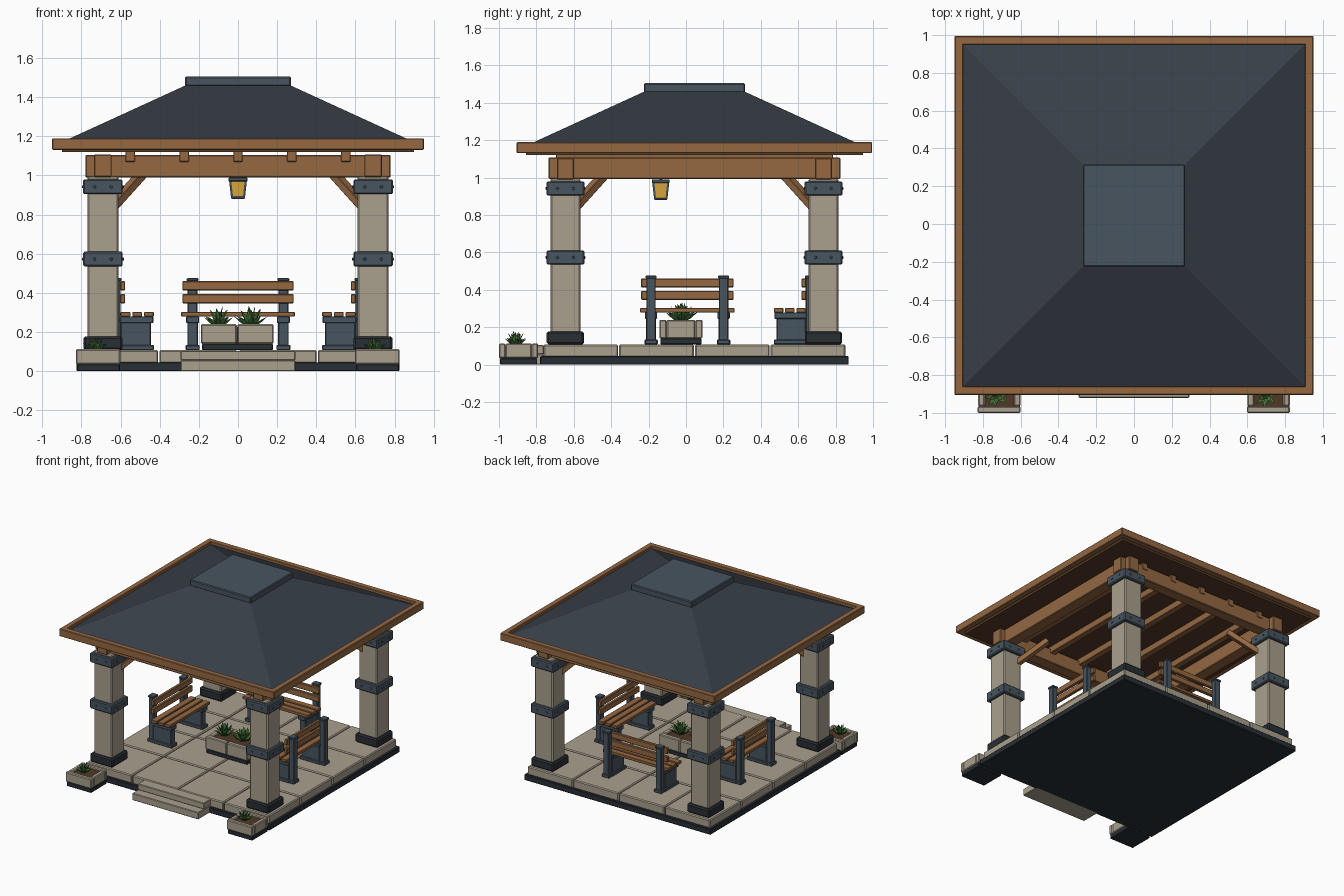
import bpy, bmesh, math, random
from mathutils import Matrix, Vector

if "Cube" in bpy.data.objects:
    bpy.data.objects.remove(bpy.data.objects["Cube"])

random.seed(4)
CY = 0.045          # pavilion centre in y
FLOOR = 0.108


def material(name, rgb):
    m = bpy.data.materials.new(name)
    m.diffuse_color = (*rgb, 1)
    m.use_nodes = True
    m.node_tree.nodes["Principled BSDF"].inputs["Base Color"].default_value = m.diffuse_color
    return m


STONE = material("stone", (0.40, 0.35, 0.27))
WOOD = material("wood", (0.30, 0.14, 0.055))
SOFFIT = material("dark_wood", (0.09, 0.045, 0.02))
METAL = material("slate_metal", (0.065, 0.09, 0.115))
ROOF = material("roof_slate", (0.04, 0.05, 0.065))
DARK = material("dark_base", (0.022, 0.028, 0.035))
GLOW = material("lamp_glass", (0.75, 0.42, 0.05))
SOIL = material("soil", (0.08, 0.04, 0.02))
LEAF = material("leaf", (0.06, 0.17, 0.04))


def finish(name, bm, mat, bevel=0.0):
    bmesh.ops.recalc_face_normals(bm, faces=bm.faces)
    me = bpy.data.meshes.new(name)
    bm.to_mesh(me)
    bm.free()
    ob = bpy.data.objects.new(name, me)
    bpy.context.collection.objects.link(ob)
    me.materials.append(mat)
    if bevel:
        mod = ob.modifiers.new("bevel", "BEVEL")
        mod.width, mod.segments = bevel, 1
    return ob


def boxes(name, spans, mat, bevel=0.004, M=Matrix()):
    """Each span is (x0, x1, y0, y1, z0, z1)."""
    bm = bmesh.new()
    for x0, x1, y0, y1, z0, z1 in spans:
        T = Matrix.Translation(((x0 + x1) / 2, (y0 + y1) / 2, (z0 + z1) / 2))
        S = Matrix.Diagonal((x1 - x0, y1 - y0, z1 - z0, 1))
        bmesh.ops.create_cube(bm, size=1, matrix=M @ T @ S)
    return finish(name, bm, mat, bevel)


def sq(x, y, h, z0, z1):
    return (x - h, x + h, y - h, y + h, z0, z1)


def taper(name, x, y, h0, h1, z0, z1, mat):
    bm = bmesh.new()
    bmesh.ops.create_cone(bm, cap_ends=True, segments=4, radius1=h0 * math.sqrt(2),
                          radius2=h1 * math.sqrt(2), depth=z1 - z0,
                          matrix=Matrix.Translation((x, y, (z0 + z1) / 2)) @ Matrix.Rotation(math.pi / 4, 4, 'Z'))
    return finish(name, bm, mat)


# Plinth, paving and steps
boxes("plinth", [sq(0, CY, 0.825, 0, 0.045)], DARK)
p = 0.405
boxes("paving", [(-0.81 + i * p + 0.003, -0.81 + (i + 1) * p - 0.003,
                  CY - 0.81 + j * p + 0.003, CY - 0.81 + (j + 1) * p - 0.003, 0.04, FLOOR)
                 for i in range(4) for j in range(4)], STONE, 0.007)
boxes("steps", [(-0.293, 0.293, -0.92, -0.76, 0, 0.056),
                (-0.293, 0.293, -0.85, -0.76, 0.056, 0.104)], STONE)

# Columns with bands, rivets and diagonal braces
for sx in (-1, 1):
    for sy in (-1, 1):
        x, y = sx * 0.69, CY + sy * 0.69
        boxes("column", [sq(x, y, 0.08, 0.15, 0.995)], STONE, 0.008)
        boxes("column_foot", [sq(x, y, 0.1, FLOOR, 0.178)], DARK, 0.01)
        boxes("column_bands", [sq(x, y, 0.101, z, z + 0.076) for z in (0.535, 0.904)], METAL, 0.007)
        bm = bmesh.new()
        for z in (0.573, 0.942):
            for k in range(4):
                for d in (-0.042, 0.042):
                    M = (Matrix.Translation((x, y, z)) @ Matrix.Rotation(k * math.pi / 2, 4, 'Z')
                         @ Matrix.Translation((d, -0.102, 0)) @ Matrix.Rotation(math.pi / 2, 4, 'X'))
                    bmesh.ops.create_cone(bm, cap_ends=True, segments=8, radius1=0.009,
                                          radius2=0.006, depth=0.01, matrix=M)
        finish("band_rivets", bm, METAL)
        a = Vector((sx * 0.65, CY + sy * 0.65, 0.83))
        b = Vector((sx * 0.47, CY + sy * 0.47, 1.03))
        d = (b - a).normalized()
        side = Vector((0, 0, 1)).cross(d).normalized()
        M = Matrix((side, d.cross(side), d)).transposed().to_4x4()
        M.translation = a
        boxes("brace", [(-0.025, 0.025, -0.02, 0.02, 0, (b - a).length)], WOOD, 0.003, M)

# Beams and rafters
boxes("cross_beams", [(-0.78, 0.78, y - 0.045, y + 0.045, 0.99, 1.105)
                      for y in (CY - 0.69, CY + 0.69)], WOOD, 0.005)
boxes("side_beams", [(x - 0.045, x + 0.045, CY - 0.78, CY + 0.78, 0.993, 1.108)
                     for x in (-0.69, 0.69)], WOOD, 0.005)
boxes("rafters", [(x - 0.024, x + 0.024, CY - 0.74, CY + 0.74, 1.07, 1.13)
                  for x in (-0.55, -0.275, 0, 0.275, 0.55)], WOOD, 0.003)

# Roof
boxes("soffit", [sq(0, CY, 0.9, 1.12, 1.14)], SOFFIT, 0)
boxes("fascia", [(-0.95, 0.95, CY + a, CY + a + 0.045, 1.131, 1.19) for a in (-0.95, 0.905)]
      + [(a, a + 0.045, CY - 0.944, CY + 0.944, 1.131, 1.19) for a in (-0.95, 0.905)], WOOD)
taper("hip_roof", 0, CY, 0.912, 0.268, 1.165, 1.46, ROOF)
boxes("roof_cap", [sq(0, CY, 0.27, 1.455, 1.505)], METAL, 0.006)

# Hanging lantern
LY = -0.135
boxes("lantern_frame", [sq(0, LY, 0.048, 0.97, 0.99), sq(0, LY, 0.008, 0.98, 1.1),
                        sq(0, LY, 0.034, 0.88, 0.892)], METAL, 0.003)
taper("lantern_glass", 0, LY, 0.029, 0.038, 0.89, 0.972, GLOW)
bm = bmesh.new()
for sx in (-1, 1):
    for sy in (-1, 1):
        r = bmesh.ops.create_cube(bm, size=1, matrix=Matrix.Diagonal((0.011, 0.011, 0.09, 1)))
        for v in r["verts"]:
            h = 0.03 if v.co.z < 0 else 0.04
            v.co += Vector((sx * h, LY + sy * h, 0.93))
finish("lantern_bars", bm, METAL)


# Benches: local x runs along the seat, -y is forward
def bench(cx, cy, angle, half, post):
    M = Matrix.Translation((cx, cy, 0)) @ Matrix.Rotation(angle, 4, 'Z')
    legs, posts = [], []
    for x in (-post, post):
        legs += [(x - 0.036, x + 0.036, -0.09, 0.09, FLOOR, 0.134),
                 (x - 0.027, x + 0.027, -0.075, 0.08, 0.13, 0.25),
                 (x - 0.033, x + 0.033, -0.088, 0.085, 0.245, 0.28)]
        posts += [(x - 0.025, x + 0.025, 0.08, 0.122, FLOOR, 0.465),
                  (x - 0.03, x + 0.03, 0.075, 0.127, 0.46, 0.476),
                  (x - 0.033, x + 0.033, 0.075, 0.13, FLOOR, 0.134)]
    boxes("bench_legs", legs, METAL, 0.004, M)
    boxes("bench_posts", posts, METAL, 0.004, M)
    boxes("bench_seat", [(-half - 0.006, half + 0.006, y - 0.025, y + 0.025, 0.279, 0.302)
                         for y in (-0.065, -0.005, 0.055)], WOOD, 0.003, M)
    boxes("bench_back", [(-half, half, 0.057, 0.082, z, z + 0.047)
                         for z in (0.347, 0.413)], WOOD, 0.004, M)


bench(0, 0.56, 0, 0.284, 0.232)
bench(-0.52, 0.007, math.pi / 2, 0.247, 0.194)
bench(0.52, 0.007, -math.pi / 2, 0.247, 0.194)


# Planters: stone block walls on a dark base, with soil
def planter(cx, cy, hx, hy, z0, zb, z1, t, split):
    boxes("planter_base", [(cx - hx + 0.006, cx + hx - 0.006, cy - hy + 0.006, cy + hy - 0.006, z0, zb)], DARK)
    n = 2 if split else 1
    w = 2 * hx / n
    walls = []
    for y in (cy - hy, cy + hy - t):
        walls += [(cx - hx + i * w, cx - hx + (i + 1) * w - 0.003, y, y + t, zb, z1) for i in range(n)]
    walls += [(x, x + t, cy - hy + t, cy + hy - t, zb, z1) for x in (cx - hx + 0.003, cx + hx - t - 0.003)]
    boxes("planter_walls", walls, STONE, 0.006)
    boxes("soil", [(cx - hx + t / 2, cx + hx - t / 2, cy - hy + t / 2, cy + hy - t / 2, zb, z1 - 0.014)], SOIL, 0)


# Spiky plant made of folded leaves
def plant(x, y, z, r, h):
    bm = bmesh.new()
    for ring, (count, out, up) in enumerate(((8, 1.0, 0.55), (6, 0.65, 0.85), (3, 0.25, 1.0))):
        for k in range(count):
            a = 2 * math.pi * (k + 0.5 * ring) / count + random.uniform(-0.2, 0.2)
            s = random.uniform(0.88, 1.0)
            d, n = Vector((math.cos(a), math.sin(a), 0)), Vector((-math.sin(a), math.cos(a), 0))
            o, up_v, w = Vector((x, y, z)), Vector((0, 0, h)), r * 0.2
            mid = o + d * r * out * 0.45 * s + up_v * up * 0.58 * s
            base, tip = bm.verts.new(o), bm.verts.new(o + d * r * out * s + up_v * up * s)
            lft, rgt = bm.verts.new(mid + n * w), bm.verts.new(mid - n * w)
            keel = bm.verts.new(mid + d * w * 0.5 - Vector((0, 0, w * 0.5)))
            for f in ((base, lft, keel), (base, keel, rgt), (lft, tip, keel), (keel, tip, rgt),
                      (base, rgt, lft), (lft, rgt, tip)):
                bm.faces.new(f)
    finish("plant", bm, LEAF)


planter(-0.003, -0.027, 0.187, 0.116, FLOOR, 0.14, 0.24, 0.04, True)
plant(-0.1, -0.025, 0.22, 0.085, 0.115)
plant(0.065, -0.025, 0.22, 0.095, 0.12)
for s in (-1, 1):
    planter(s * 0.713, -0.895, 0.115, 0.105, 0, 0.035, 0.113, 0.035, False)
    plant(s * 0.713 - 0.015, -0.91, 0.095, 0.066, 0.09)
